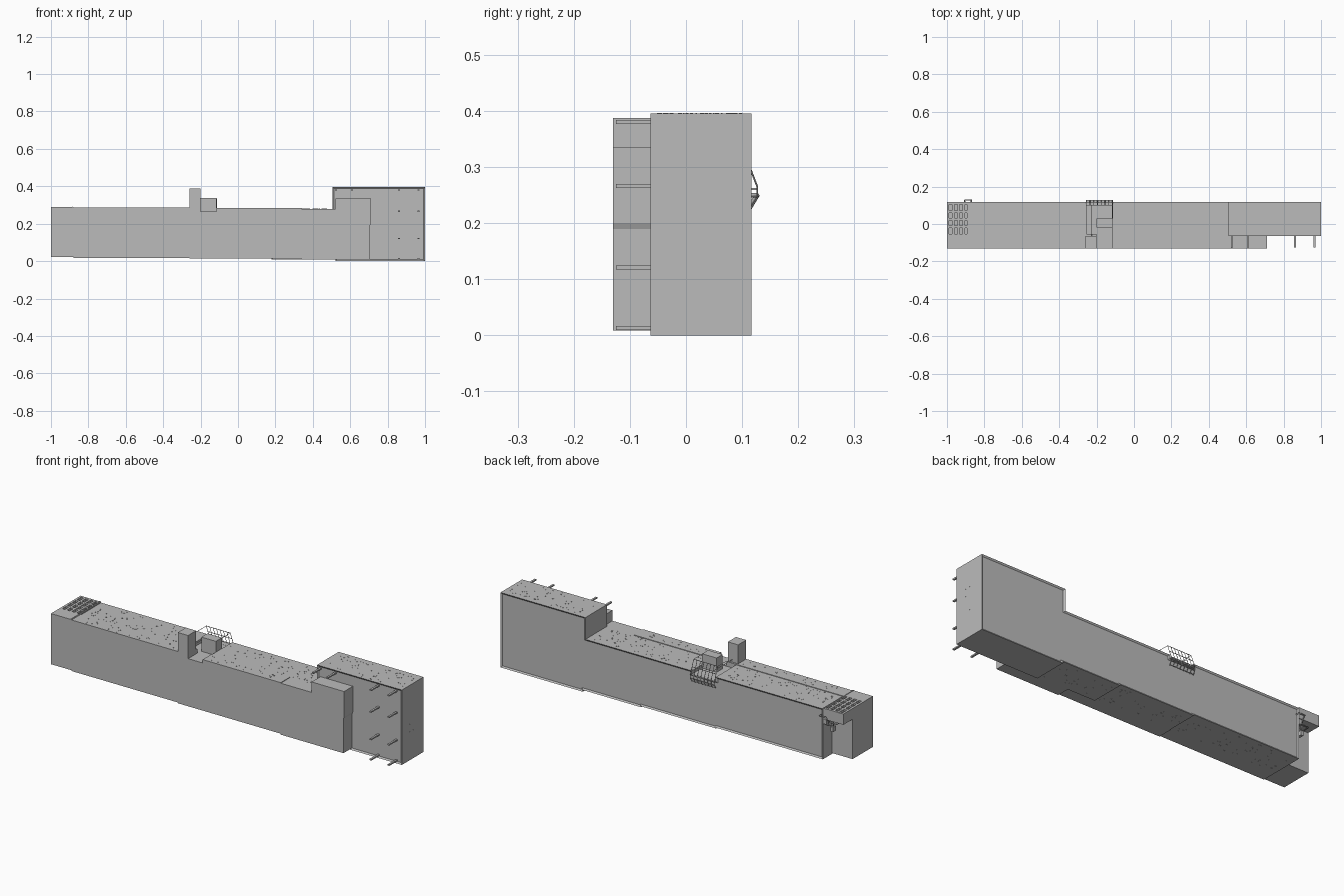
import bpy, bmesh, random
from mathutils import Vector

random.seed(4)
if "Cube" in bpy.data.objects:
    bpy.data.objects.remove(bpy.data.objects["Cube"])

# One plain grey for the whole structure
grey = bpy.data.materials.new("plain grey")
grey.use_nodes = True
GREY = (0.5, 0.5, 0.5, 1)
grey.diffuse_color = GREY
grey.node_tree.nodes["Principled BSDF"].inputs["Base Color"].default_value = GREY


def finish(name, bm):
    bmesh.ops.recalc_face_normals(bm, faces=bm.faces)
    mesh = bpy.data.meshes.new(name)
    bm.to_mesh(mesh)
    bm.free()
    mesh.materials.append(grey)
    obj = bpy.data.objects.new(name, mesh)
    bpy.context.scene.collection.objects.link(obj)
    return obj


def add_box(bm, x, y, z):
    verts = bmesh.ops.create_cube(bm, size=1)["verts"]
    for v in verts:
        v.co = Vector(((a + b) / 2 + c * (b - a) for (a, b), c in zip((x, y, z), v.co)))


def boxes(name, specs):
    bm = bmesh.new()
    for spec in specs:
        add_box(bm, *spec)
    return finish(name, bm)


def slab(name, profile, y0, y1, recess=()):
    """Extrude an x-z outline along y and sink a panel in the listed ends."""
    bm = bmesh.new()
    face = bm.faces.new([bm.verts.new((x, y0, z)) for x, z in profile])
    out = bmesh.ops.extrude_face_region(bm, geom=[face], use_keep_orig=True)
    for v in out["geom"]:
        if isinstance(v, bmesh.types.BMVert):
            v.co.y = y1
    bmesh.ops.recalc_face_normals(bm, faces=bm.faces)
    for side in recess:
        ends = [f for f in bm.faces if f.normal.y * side > 0.9]
        bmesh.ops.inset_region(bm, faces=ends, thickness=0.008, use_even_offset=True)
        for v in {v for f in ends for v in f.verts}:
            v.co.y -= side * 0.006
    return finish(name, bm)


def rods(name, paths, radius):
    curve = bpy.data.curves.new(name, "CURVE")
    curve.dimensions = "3D"
    curve.bevel_depth = radius
    curve.bevel_resolution = 0
    curve.use_fill_caps = True
    for path in paths:
        spline = curve.splines.new("POLY")
        spline.points.add(len(path) - 1)
        for p, co in zip(spline.points, path):
            p.co = (*co, 1)
    curve.materials.append(grey)
    obj = bpy.data.objects.new(name, curve)
    bpy.context.scene.collection.objects.link(obj)


FRONT, MID, BACK = -0.13, -0.063, 0.117

# Long front block with stepped underside, a roof notch and a raised right end
slab("front_block", [
    (-1, .022), (-.88, .022), (-.88, .018), (-.26, .018), (-.26, .014), (.34, .014),
    (.34, .009), (.706, .009), (.706, .19), (.71, .2), (.71, .335), (.52, .335),
    (.52, .28), (.34, .28), (.34, .283), (-.115, .283), (-.115, .265), (-.2, .265),
    (-.2, .287), (-.88, .287), (-.88, .289), (-1, .289)], FRONT, MID + .01)

# Rear block with the tall right end
slab("rear_block", [
    (-.88, .018), (-.257, .018), (-.257, .014), (.18, .014), (.18, .009), (.52, .009),
    (.52, 0), (1, 0), (1, .395), (.505, .395), (.505, .28), (-.115, .28),
    (-.115, .262), (-.255, .262), (-.255, .284), (-.88, .284)], MID, BACK, (1, -1))

# Tower and small stair house beside the notch
boxes("tower", [((-.26, -.2), (FRONT, MID), (.25, .387))])
boxes("stair_house", [((-.2, -.115), (-.02, .03), (.25, .337))])

# Left end: room below, overhanging roof above
boxes("end_room", [((-1, -.87), (MID - .01, .04), (.022, .24))])
boxes("end_roof", [((-1, -.88), (MID - .01, BACK), (.232, .272))])
boxes("end_roof_grate",
      [((x - .006, x + .006), (MID, BACK), (.265, .289)) for x in (-.994, -.966, -.938, -.91, -.886)] +
      [((-1, -.88), (y - .006, y + .006), (.265, .2885))
       for y in (MID, -.015, .025, .065, BACK - .006)])
boxes("roof_joint", [((-.888, -.884), (FRONT, BACK), (.28, .291))])

# Flat pegs on the front of the tall end
boxes("front_pegs",
      [((x - .005, x + .005), (-.125, MID + .01), (z - .0035, z + .0035))
       for x in (.86, .965) for z in (.0135, .121, .266, .38)] +
      [((x - .005, x + .005), (-.125, MID + .01), (.3765, .3835)) for x in (.523, .61)])

# Rear balcony cage: slanted bars, rails and stepped underside
cage_x = [-.255 + .14 * i / 7 for i in range(8)]
rods("cage_bars", [[(x, .1, .335), (x, .127, .265), (x, .127, .245), (x, .115, .225)]
                   for x in cage_x], .0016)
rods("cage_rails", [[(-.255, y, z), (-.115, y, z)] for y, z in
                    ((.1, .335), (.114, .3), (.127, .265), (.127, .245), (.117, .228))], .0018)
rods("cage_side_rails", [[(x, .1, .335), (x, .03, .335)] for x in (-.255, -.115)] +
     [[(-.225, -.07, .3), (-.225, .1, .3)]], .0015)
boxes("balcony_floor", [((-.255, -.115), (.1, .127), (.259, .263))])

# Pipes below the overhanging roof
rods("end_pipes", [
    [(-.87, .11, .25), (-.87, .128, .25), (-.905, .128, .25), (-.905, .1, .215)],
    [(-.88, .1, .215), (-.95, .1, .215), (-.95, .04, .215)],
    [(-.88, .085, .19), (-.92, .085, .19), (-.92, .085, .235)]], .004)
boxes("pipe_boxes", [((-.9, -.88), (.085, .115), (.205, .23)),
                     ((-.925, -.91), (.07, .095), (.165, .19))])

# Small plates dotted over roofs, underside and right end
def scatter(x0, x1, y0, y1, z, count):
    for _ in range(count):
        x, y = random.uniform(x0, x1), random.uniform(y0, y1)
        yield (x - .004, x + .004), (y - .0015, y + .0015), (z - .001, z + .001)


roof = [(-.86, -.28, -.05, .1, .284, 75), (-.1, .48, -.05, .1, .28, 75),
        (-.86, -.28, -.12, -.07, .287, 30), (-.1, .32, -.12, -.07, .283, 20),
        (.53, .98, -.05, .1, .395, 60)]
boxes("roof_plates", [b for area in roof for b in scatter(*area)])
under = [(-.86, -.28, -.05, .1, .018, 50), (-.24, .16, -.05, .1, .014, 35),
         (.2, .5, -.05, .1, .009, 25), (.54, .98, -.05, .1, 0.001, 30)]
boxes("underside_plates", [b for area in under for b in scatter(*area)])
boxes("right_end_plates", [((.998, 1.001), (y, y + .004), (z, z + .01))
                           for y in (0, .03) for z in (.14, .18, .22, .26)])
